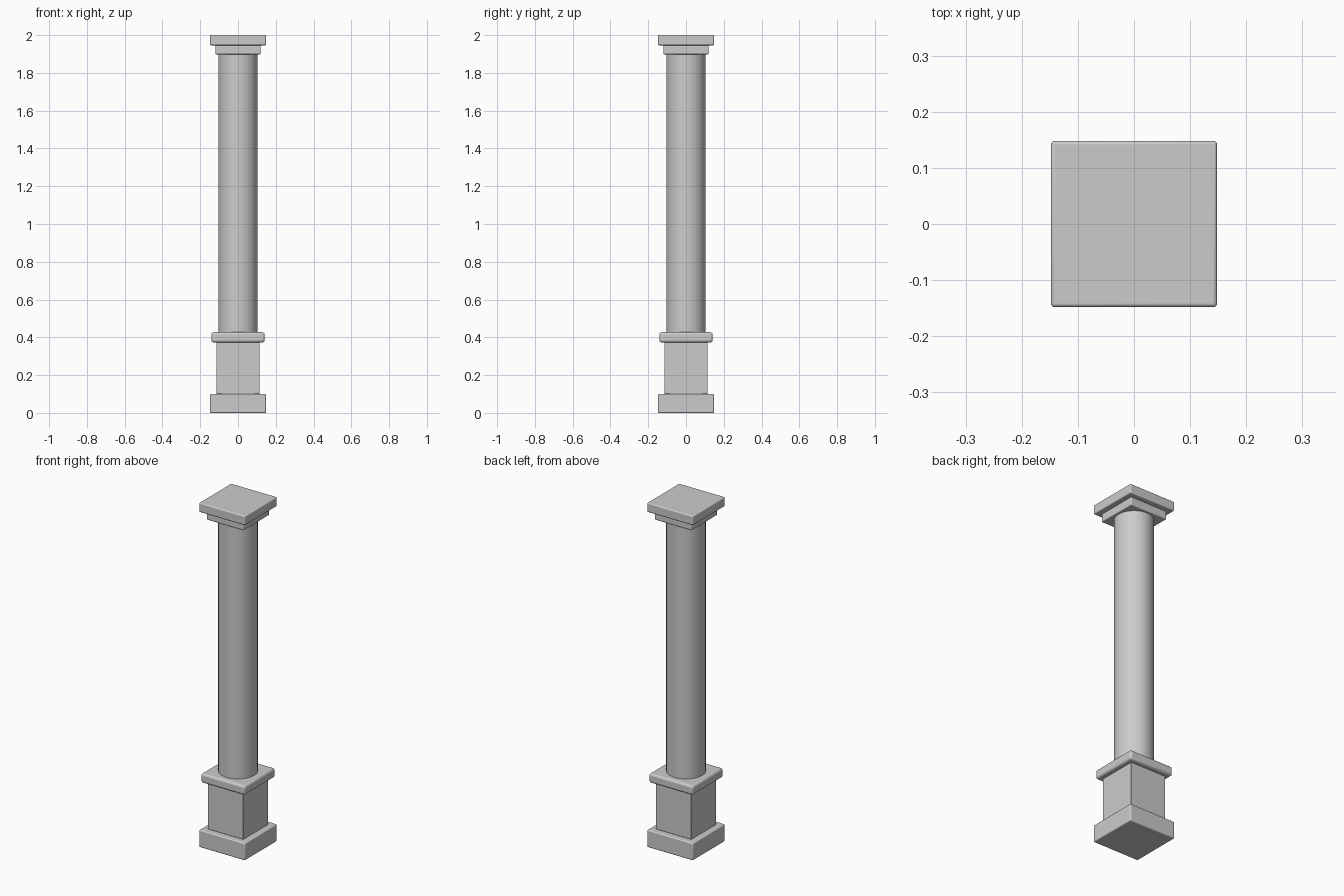
import bpy
import math

if "Cube" in bpy.data.objects:
    bpy.data.objects.remove(bpy.data.objects["Cube"])


def finish(obj, name, bevel, segments=3):
    obj.name = name
    if bevel:
        mod = obj.modifiers.new("soft_edges", "BEVEL")
        mod.width = bevel
        mod.segments = segments
        mod.limit_method = "ANGLE"
        mod.angle_limit = math.radians(40)
    bpy.ops.object.shade_smooth_by_angle(angle=math.radians(35))
    return obj


def block(name, half, z0, z1, bevel):
    bpy.ops.mesh.primitive_cube_add(size=1, location=(0, 0, (z0 + z1) / 2))
    obj = bpy.context.object
    obj.scale = (2 * half, 2 * half, z1 - z0)
    bpy.ops.object.transform_apply(location=False, rotation=False, scale=True)
    return finish(obj, name, bevel)


# Square pedestal
block("plinth", 0.148, 0.0, 0.10, 0.006)
block("pedestal", 0.114, 0.10, 0.373, 0.003)
block("pedestal_moulding", 0.141, 0.373, 0.427, 0.012)

# Round shaft
bpy.ops.mesh.primitive_cylinder_add(vertices=64, radius=0.104, depth=1.48,
                                    location=(0, 0, 0.42 + 0.74))
finish(bpy.context.object, "shaft", 0)

# Stepped square capital
block("capital_neck", 0.119, 1.898, 1.946, 0.005)
block("capital_slab", 0.148, 1.946, 2.0, 0.006)
